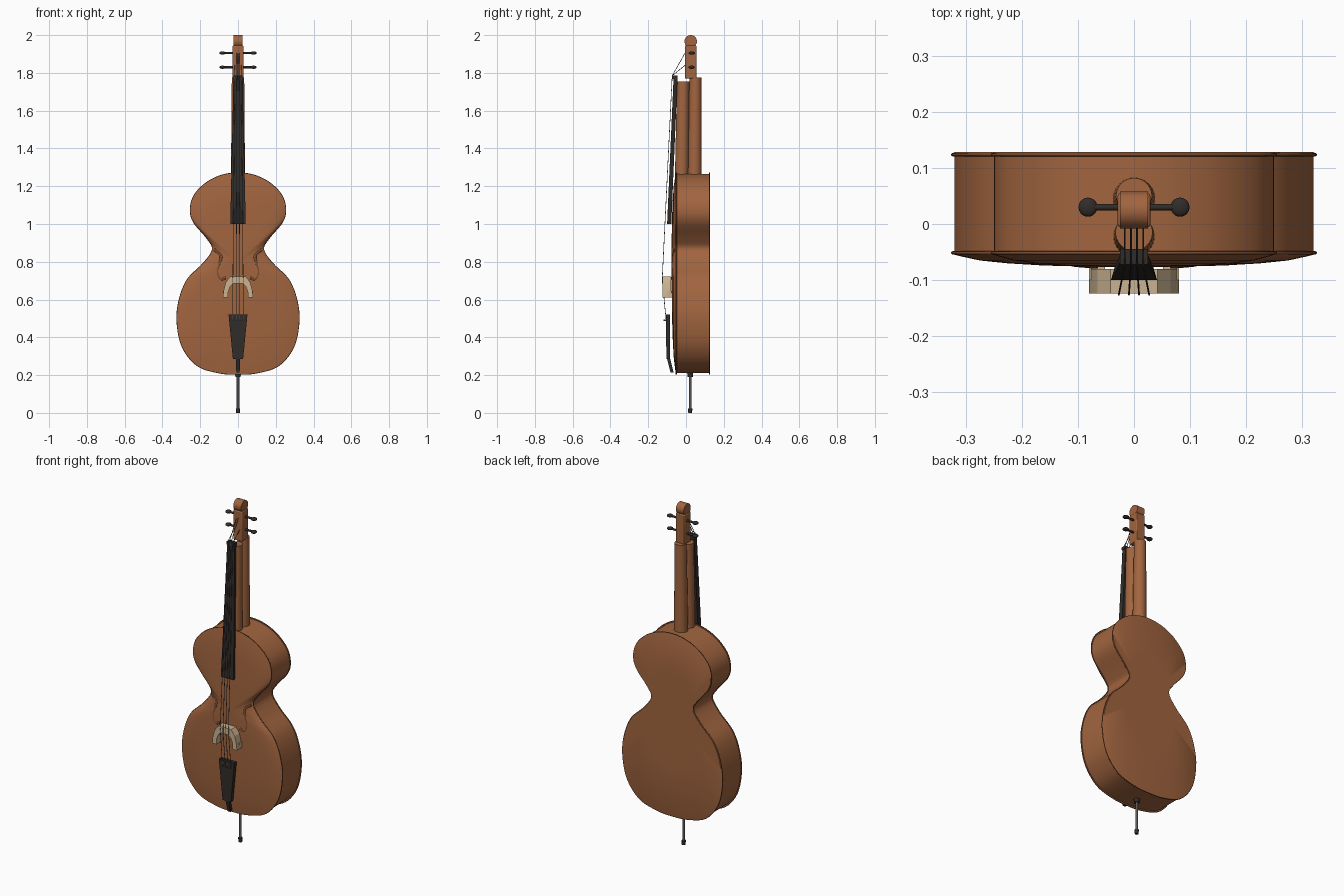
import bpy, bmesh, math
from mathutils import Vector, Matrix

if "Cube" in bpy.data.objects:
    bpy.data.objects.remove(bpy.data.objects["Cube"])


def mat(name, c):
    m = bpy.data.materials.new(name)
    m.diffuse_color = (*c, 1)
    m.use_nodes = True
    m.node_tree.nodes["Principled BSDF"].inputs["Base Color"].default_value = m.diffuse_color
    return m


WOOD = mat("wood", (0.36, 0.13, 0.05))
EDGE = mat("dark_wood", (0.2, 0.075, 0.03))
EBONY = mat("ebony", (0.03, 0.025, 0.022))
MAPLE = mat("maple", (0.6, 0.45, 0.28))
STEEL = mat("steel", (0.1, 0.1, 0.1))


def finish(name, bm, m, angle=35):
    bmesh.ops.recalc_face_normals(bm, faces=bm.faces)
    me = bpy.data.meshes.new(name)
    bm.to_mesh(me)
    bm.free()
    for p in me.polygons:
        p.use_smooth = True
    me.set_sharp_from_angle(angle=math.radians(angle))
    ob = bpy.data.objects.new(name, me)
    me.materials.append(m)
    bpy.context.collection.objects.link(ob)
    return ob


def loft(name, rings, m, angle=35):
    bm = bmesh.new()
    rows = [[bm.verts.new(p) for p in r] for r in rings]
    n = len(rows[0])
    for a, b in zip(rows, rows[1:]):
        for i in range(n):
            j = (i + 1) % n
            bm.faces.new((a[i], a[j], b[j], b[i]))
    bm.faces.new(rows[0])
    bm.faces.new(rows[-1])
    return finish(name, bm, m, angle)


def rod(name, a, b, r1, r2, m, seg=24):
    a, b = Vector(a), Vector(b)
    q = (b - a).to_track_quat('Z', 'Y')
    ring = lambda c, r: [c + q @ Vector((r * math.cos(t), r * math.sin(t), 0))
                         for t in (math.tau * i / seg for i in range(seg))]
    return loft(name, [ring(a, r1), ring(b, r2)], m)


def slab(x, y0, y1, z, back=1.0):
    return [(-x, y0, z), (x, y0, z), (x * back, y1, z), (-x * back, y1, z)]


def tube(name, pts, r, m, smooth=False):
    cu = bpy.data.curves.new(name, 'CURVE')
    cu.dimensions = '3D'
    cu.bevel_depth, cu.bevel_resolution = r, 2
    cu.use_fill_caps = True
    sp = cu.splines.new('BEZIER' if smooth else 'POLY')
    if smooth:
        sp.bezier_points.add(len(pts) - 1)
        for p, c in zip(sp.bezier_points, pts):
            p.co = c
            p.handle_left_type = p.handle_right_type = 'AUTO'
    else:
        sp.points.add(len(pts) - 1)
        for p, c in zip(sp.points, pts):
            p.co = (*c, 1)
    cu.materials.append(m)
    ob = bpy.data.objects.new(name, cu)
    bpy.context.collection.objects.link(ob)


# body outline, right half from bottom to top, smoothed and mirrored
half = [(0, .205), (.10, .212), (.215, .25), (.295, .35), (.323, .49), (.308, .61),
        (.265, .71), (.185, .79), (.135, .865), (.165, .925), (.235, 1.01),
        (.252, 1.08), (.23, 1.155), (.165, 1.22), (.085, 1.258), (0, 1.27)]
ctrl = [Vector(p) for p in half + [(-x, z) for x, z in half[-2:0:-1]]]
outline = []
for i in range(len(ctrl)):
    p0, p1, p2, p3 = (ctrl[(i + k - 1) % len(ctrl)] for k in range(4))
    for t in (0, .2, .4, .6, .8):
        outline.append(.5 * (2 * p1 + (p2 - p0) * t + (2 * p0 - 5 * p1 + 4 * p2 - p3) * t * t
                             + (3 * p1 - p0 - 3 * p2 + p3) * t ** 3))


def body_ring(s, y):
    return [(p.x * s, y, .8 + (p.y - .8) * s) for p in outline]


# body: flat back, ribs inset between two plates, arched front
loft("body", [body_ring(s, y) for s, y in (
    (.02, .128), (.5, .128), (.99, .128), (1, .126), (1, .121), (.99, .121), (.99, -.049),
    (1, -.049), (1, -.054), (.95, -.058), (.85, -.065), (.7, -.070), (.5, -.074),
    (.25, -.076), (.02, -.077))], WOOD)
for nm, y in (("back_edge", .1235), ("front_edge", -.0515)):
    pts = body_ring(1, y)
    tube(nm, pts + pts[:1], .003, EDGE)

# curved sound hole trims beside the bridge
for s, nm in ((-1, "left"), (1, "right")):
    tube(nm + "_sound_hole", [(s * x, y, z) for x, y, z in (
        (.125, -.056, .865), (.09, -.066, .83), (.098, -.067, .79), (.108, -.067, .745),
        (.09, -.069, .708), (.065, -.071, .715))], .009, EDGE, True)

# neck columns, peg box and scroll
rod("front_neck", (0, -.022, 1.23), (0, -.015, 1.755), .037, .033, WOOD, 32)
rod("rear_neck", (0, .045, 1.22), (0, .05, 1.775), .038, .032, WOOD, 32)
box = loft("peg_box", [slab(.029, -.006, .055, z) for z in (1.77, 1.945)], WOOD)
bv = box.modifiers.new("bevel", 'BEVEL')
bv.width, bv.segments = .005, 2
rod("scroll", (-.025, .025, 1.967), (.025, .025, 1.967), .033, .033, WOOD, 32)

# tuning pegs
for z in (1.83, 1.905):
    for s in (-1, 1):
        rod("peg_shaft", (s * .02, .03, z), (s * .08, .03, z), .006, .006, EBONY, 12)
        bm = bmesh.new()
        bmesh.ops.create_uvsphere(bm, u_segments=20, v_segments=12, radius=.017)
        bmesh.ops.transform(bm, verts=bm.verts, matrix=Matrix.Translation(
            (s * .082, .03, z)) @ Matrix.Diagonal((1, 1, .5, 1)))
        finish("peg_head", bm, EBONY)

# fingerboard and nut
loft("fingerboard", [slab(.041, -.1, -.078, 1.0, .85), slab(.024, -.066, -.045, 1.77, .85)], EBONY)
loft("nut", [slab(.025, -.072, -.045, z) for z in (1.768, 1.785)], EBONY)

# bridge: arch profile with wider feet
arch = [(.08, .61), (.077, .645), (.065, .69), (.042, .722)]
inner = [(.024, .685), (.042, .668), (.052, .64), (.052, .61)]
prof = arch + [(-x, z) for x, z in arch[::-1]]
prof += [(-x, z) for x, z in inner[::-1]] + inner
loft("bridge", [[(x, y, z) for x, z in prof] for y in (-.124, -.08)], MAPLE, 20)
for s in (-1, 1):
    loft("bridge_foot", [[(s * .066 + x, y, z) for x, y, _ in slab(.014, -.1, -.066, 0)]
                         for z in (.61, .645)], MAPLE)

# tailpiece and its cord
loft("tailpiece", [slab(.027, -.104, -.084, .285), slab(.05, -.106, -.084, .52)], EBONY)
loft("tail_cord", [slab(.009, -.082, -.066, .215), slab(.011, -.102, -.085, .292)], EBONY)
rod("end_button", (0, .022, .19), (0, .022, .215), .014, .016, EBONY)

# end pin
rod("end_pin", (0, .022, .01), (0, .022, .2), .007, .007, STEEL)
rod("end_pin_tip", (0, .022, 0), (0, .022, .024), .01, .012, EBONY)

# strings over bridge and nut into the peg box
for k in (-1.5, -.5, .5, 1.5):
    tube("string", [(k * .018, -.105, .49), (k * .018, -.126, .705), (k * .011, -.073, 1.785),
                    (k * .011, -.005, 1.905 if abs(k) < 1 else 1.84)], .0016, STEEL)
    rod("string_anchor", (k * .018, -.118, .49), (k * .018, -.1, .49), .004, .004, STEEL, 10)
